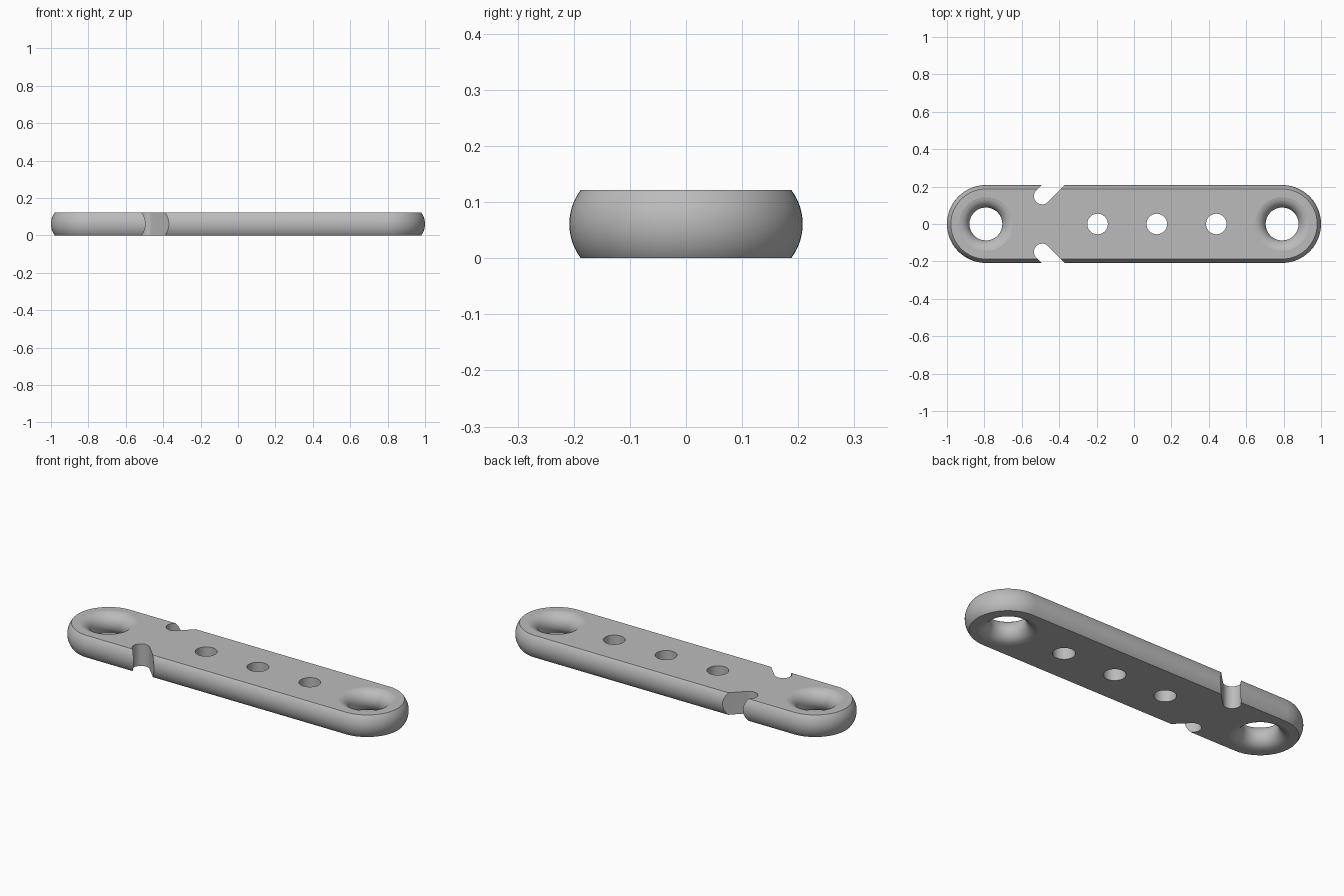
import bpy, bmesh
from math import sin, cos, pi, radians, sqrt

H = 0.122            # plate thickness
R = 0.208            # half width at mid height
END = 1 - R          # x of the end centres
HALF = H / 2
EDGE = 0.1           # radius of the bulging side arc
STEPS = 24

cube = bpy.data.objects.get("Cube")
if cube:
    bpy.data.objects.remove(cube, do_unlink=True)

grey = bpy.data.materials.new("plain grey")
grey.use_nodes = True
grey.diffuse_color = (0.5, 0.5, 0.5, 1)
grey.node_tree.nodes["Principled BSDF"].inputs["Base Color"].default_value = grey.diffuse_color


def capsule(start, end, radius, segments=32):
    """Outline around the segment start-end, or a circle when they coincide."""
    dx, dy = end[0] - start[0], end[1] - start[1]
    length = sqrt(dx * dx + dy * dy)
    if length == 0:
        return [(start[0] + radius * cos(2 * pi * i / (2 * segments)),
                 start[1] + radius * sin(2 * pi * i / (2 * segments))) for i in range(2 * segments)]
    ux, uy = dx / length, dy / length
    pts = []
    for centre, turn in ((end, 0), (start, pi)):
        for i in range(segments + 1):
            a = turn - pi / 2 + pi * i / segments
            c, s = radius * cos(a), radius * sin(a)
            pts.append((centre[0] + c * ux - s * uy, centre[1] + c * uy + s * ux))
    return pts


def loft(bm, start, end, profile):
    """Stack capsule outlines for each (radius, z) and close both ends."""
    rings = [[bm.verts.new((x, y, z)) for x, y in capsule(start, end, r)] for r, z in profile]
    n = len(rings[0])
    for low, high in zip(rings, rings[1:]):
        for i in range(n):
            j = (i + 1) % n
            bm.faces.new((low[i], low[j], high[j], high[i]))
    bm.faces.new(rings[0][::-1])
    bm.faces.new(rings[-1])


def make_object(name, bm):
    mesh = bpy.data.meshes.new(name)
    bmesh.ops.recalc_face_normals(bm, faces=bm.faces)
    bm.to_mesh(mesh)
    bm.free()
    obj = bpy.data.objects.new(name, mesh)
    bpy.context.collection.objects.link(obj)
    mesh.materials.append(grey)
    return obj


# Plate body with bulging sides
bm = bmesh.new()
side = []
for i in range(STEPS + 1):
    z = H * i / STEPS
    side.append((R - EDGE + sqrt(EDGE ** 2 - (z - HALF) ** 2), z))
loft(bm, (-END, 0), (END, 0), side)
plate = make_object("plate", bm)

# Cutters: flared end holes, small holes, slanted side notches
bm = bmesh.new()
flare = []
for i in range(STEPS + 1):
    a = -pi / 2 + pi * i / STEPS
    flare.append((0.088 + HALF * (1 - cos(a)), HALF + HALF * sin(a)))
flare[0] = (flare[0][0], -0.002)
flare[-1] = (flare[-1][0], H + 0.002)
for x in (-END, END):
    loft(bm, (x, 0), (x, 0), flare)

through = [(1, -0.05), (1, H + 0.05)]
for x in (-0.195, 0.122, 0.44):
    loft(bm, (x, 0), (x, 0), [(0.055 * r, z) for r, z in through])
for s in (-1, 1):
    loft(bm, (-0.491, 0.149 * s), (-0.29, 0.35 * s), [(0.044 * r, z) for r, z in through])
cutter = make_object("hole_cutter", bm)
cutter.hide_render = True

boolean = plate.modifiers.new("holes", "BOOLEAN")
boolean.operation = "DIFFERENCE"
boolean.solver = "EXACT"
boolean.object = cutter
bpy.ops.object.select_all(action="DESELECT")
plate.select_set(True)
bpy.context.view_layer.objects.active = plate
bpy.ops.object.modifier_apply(modifier=boolean.name)
bpy.data.objects.remove(cutter, do_unlink=True)

# Smooth curved walls, flat top and bottom
bpy.ops.object.shade_smooth_by_angle(angle=radians(30))
for face in plate.data.polygons:
    if abs(face.normal.z) > 0.9999:
        face.use_smooth = False
